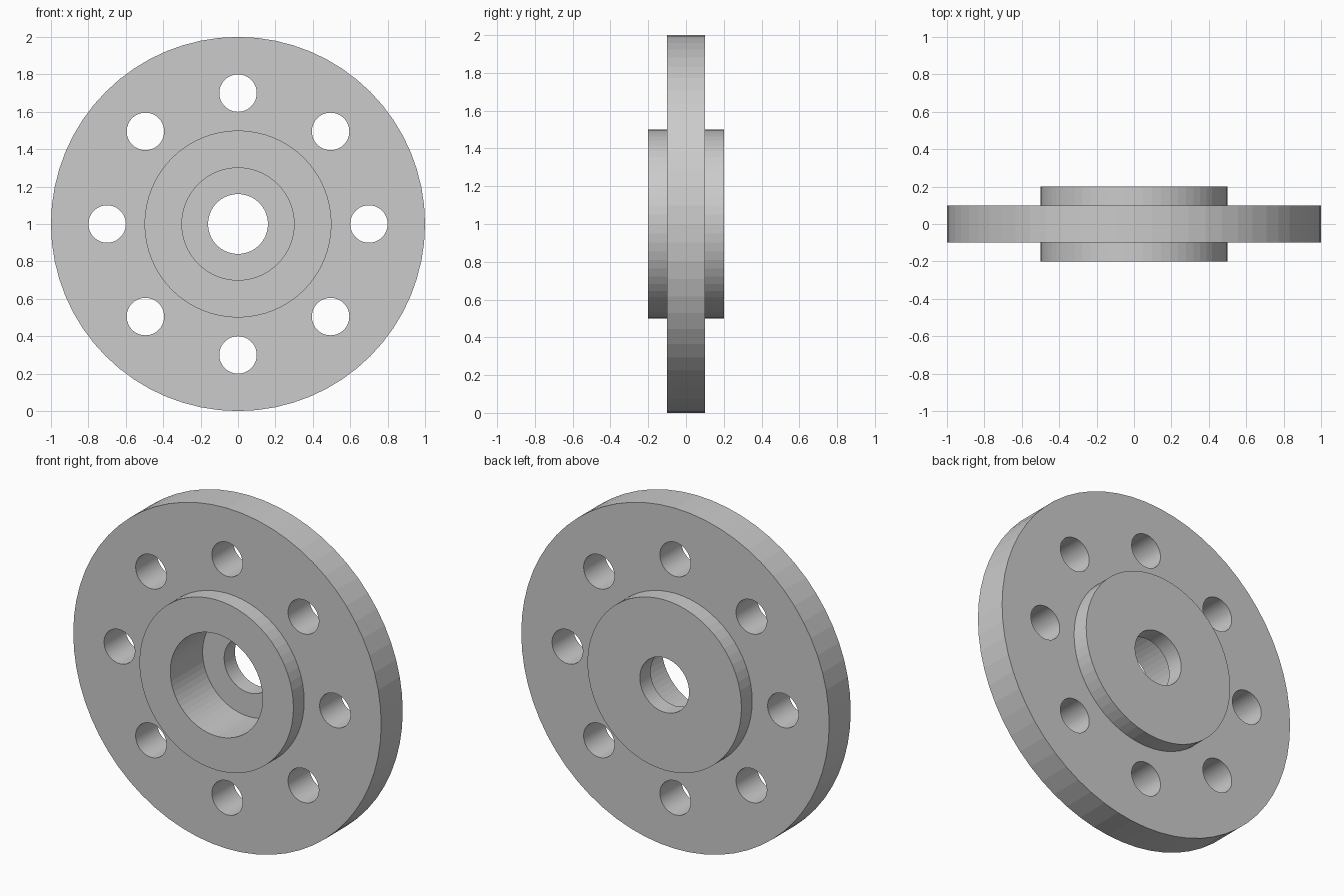
import bpy, bmesh
from math import sin, cos, pi
from mathutils import Matrix

if "Cube" in bpy.data.objects:
    bpy.data.objects.remove(bpy.data.objects["Cube"])

SEGMENTS = 64
CENTRE_Z = 1.0


def new_object(name, bm):
    bmesh.ops.recalc_face_normals(bm, faces=bm.faces)
    mesh = bpy.data.meshes.new(name)
    bm.to_mesh(mesh)
    bm.free()
    obj = bpy.data.objects.new(name, mesh)
    bpy.context.collection.objects.link(obj)
    return obj


def lathe_y(name, profile):
    """Turn a closed (radius, y) profile around the flange axis."""
    bm = bmesh.new()
    rings = []
    for i in range(SEGMENTS):
        a = 2 * pi * i / SEGMENTS
        rings.append([bm.verts.new((r * cos(a), y, CENTRE_Z + r * sin(a)))
                      for r, y in profile])
    n = len(profile)
    for i in range(SEGMENTS):
        p, q = rings[i], rings[(i + 1) % SEGMENTS]
        for j in range(n):
            k = (j + 1) % n
            bm.faces.new((p[j], p[k], q[k], q[j]))
    return new_object(name, bm)


# Flange disc with raised hubs, front counterbore and through bore
flange = lathe_y("flange", [
    (0.16, 0.1), (0.3, 0.1), (0.3, -0.2), (0.5, -0.2), (0.5, -0.1),
    (1.0, -0.1), (1.0, 0.1), (0.5, 0.1), (0.5, 0.2), (0.16, 0.2)])

# Ring of eight bolt hole cutters
bm = bmesh.new()
for i in range(8):
    a = 2 * pi * i / 8
    place = (Matrix.Translation((0.7 * cos(a), 0, CENTRE_Z + 0.7 * sin(a)))
             @ Matrix.Rotation(pi / 2, 4, 'X'))
    bmesh.ops.create_cone(bm, cap_ends=True, segments=SEGMENTS,
                          radius1=0.1, radius2=0.1, depth=0.5, matrix=place)
cutters = new_object("bolt_hole_cutters", bm)
cutters.hide_render = True
cutters.display_type = 'WIRE'

# Drill the bolt holes
mod = flange.modifiers.new("bolt_holes", 'BOOLEAN')
mod.operation = 'DIFFERENCE'
mod.solver = 'EXACT'
mod.object = cutters
bpy.context.view_layer.objects.active = flange
bpy.ops.object.modifier_apply(modifier=mod.name)
bpy.data.objects.remove(cutters)
